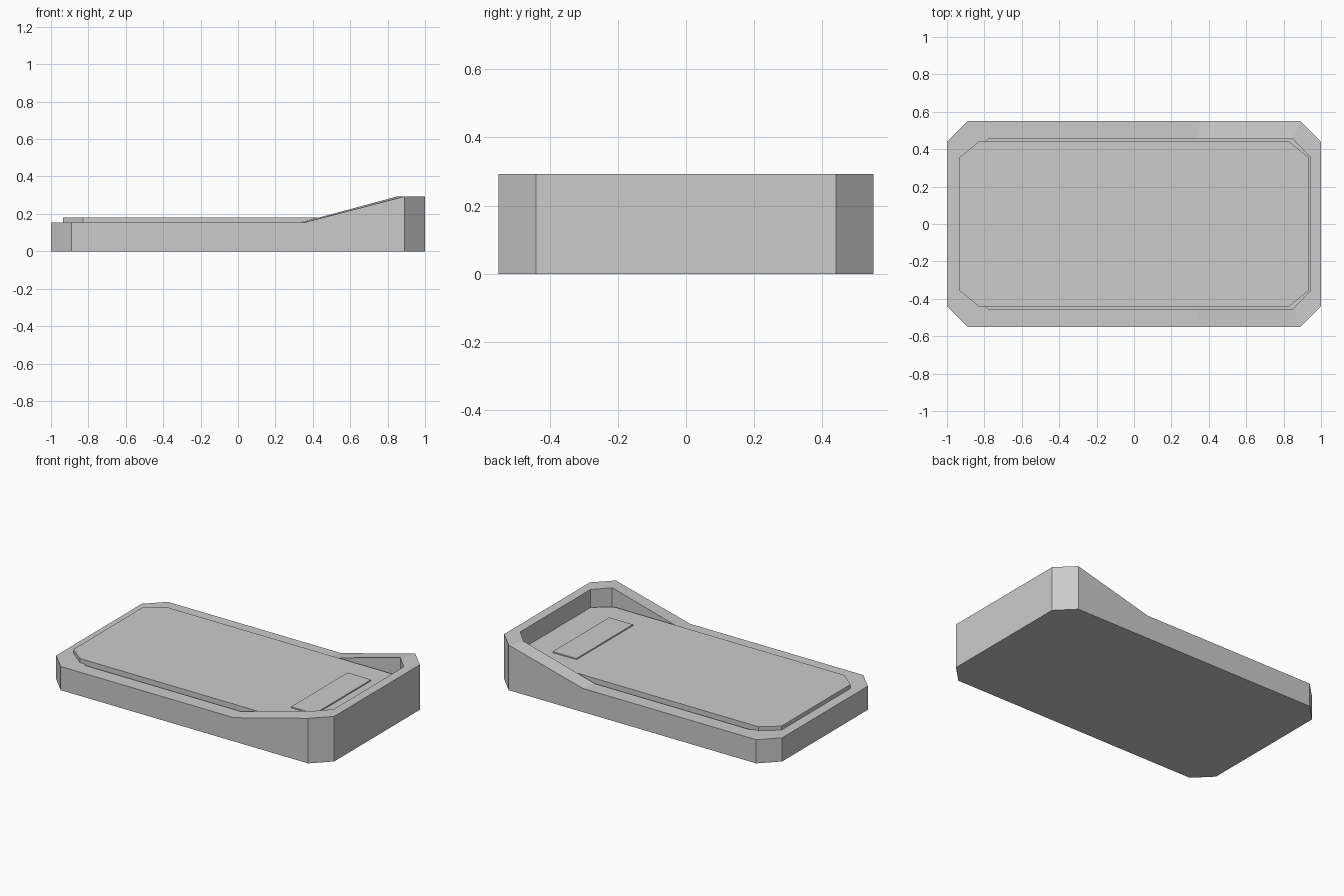
import bpy, bmesh

if "Cube" in bpy.data.objects:
    bpy.data.objects.remove(bpy.data.objects["Cube"])


def make_object(name, bm):
    bmesh.ops.recalc_face_normals(bm, faces=bm.faces)
    mesh = bpy.data.meshes.new(name)
    bm.to_mesh(mesh)
    bm.free()
    obj = bpy.data.objects.new(name, mesh)
    bpy.context.collection.objects.link(obj)
    return obj


def outline(x0, x1, y, cx, cy, fold=None):
    """Chamfered rectangle, mirrored in y, with an optional fold point on the long sides."""
    half = [(x0, y - cy), (x0 + cx, y)]
    if fold is not None:
        half.append((fold, y))
    half += [(x1 - cx, y), (x1, y - cy)]
    return half + [(px, -py) for px, py in reversed(half)]


def loft(bm, rings):
    """Join rings of 3D points with quads and cap both ends."""
    loops = [[bm.verts.new(p) for p in ring] for ring in rings]
    for a, b in zip(loops, loops[1:]):
        for i in range(len(a)):
            j = (i + 1) % len(a)
            bm.faces.new((a[i], a[j], b[j], b[i]))
    bm.faces.new(loops[0])
    bm.faces.new(loops[-1])


def flat(points, z):
    return [(x, y, z) for x, y in points]


def stepped(points):
    """Low rim at the left, raised rim at the right end."""
    return [(x, y, 0.293 if x > 0.8 else 0.154) for x, y in points]


# Tray body: outer wall, sloping rim, inner pocket
outer = outline(-1, 1, 0.55, 0.11, 0.11, 0.355)
inner = outline(-0.87, 0.94, 0.455, 0.09, 0.095, 0.335)
bm = bmesh.new()
loft(bm, [flat(outer, 0), stepped(outer), stepped(inner), flat(inner, 0.135)])
make_object("tray_body", bm)

# Flat deck panel resting in the pocket
panel = outline(-0.935, 0.935, 0.44, 0.105, 0.085)
bm = bmesh.new()
loft(bm, [flat(panel, 0.135), flat(panel, 0.18)])
make_object("deck_panel", bm)

# Thin raised plate near the high end
plate = [(0.585, -0.29), (0.755, -0.29), (0.755, 0.29), (0.585, 0.29)]
bm = bmesh.new()
loft(bm, [flat(plate, 0.175), flat(plate, 0.188)])
make_object("raised_plate", bm)
